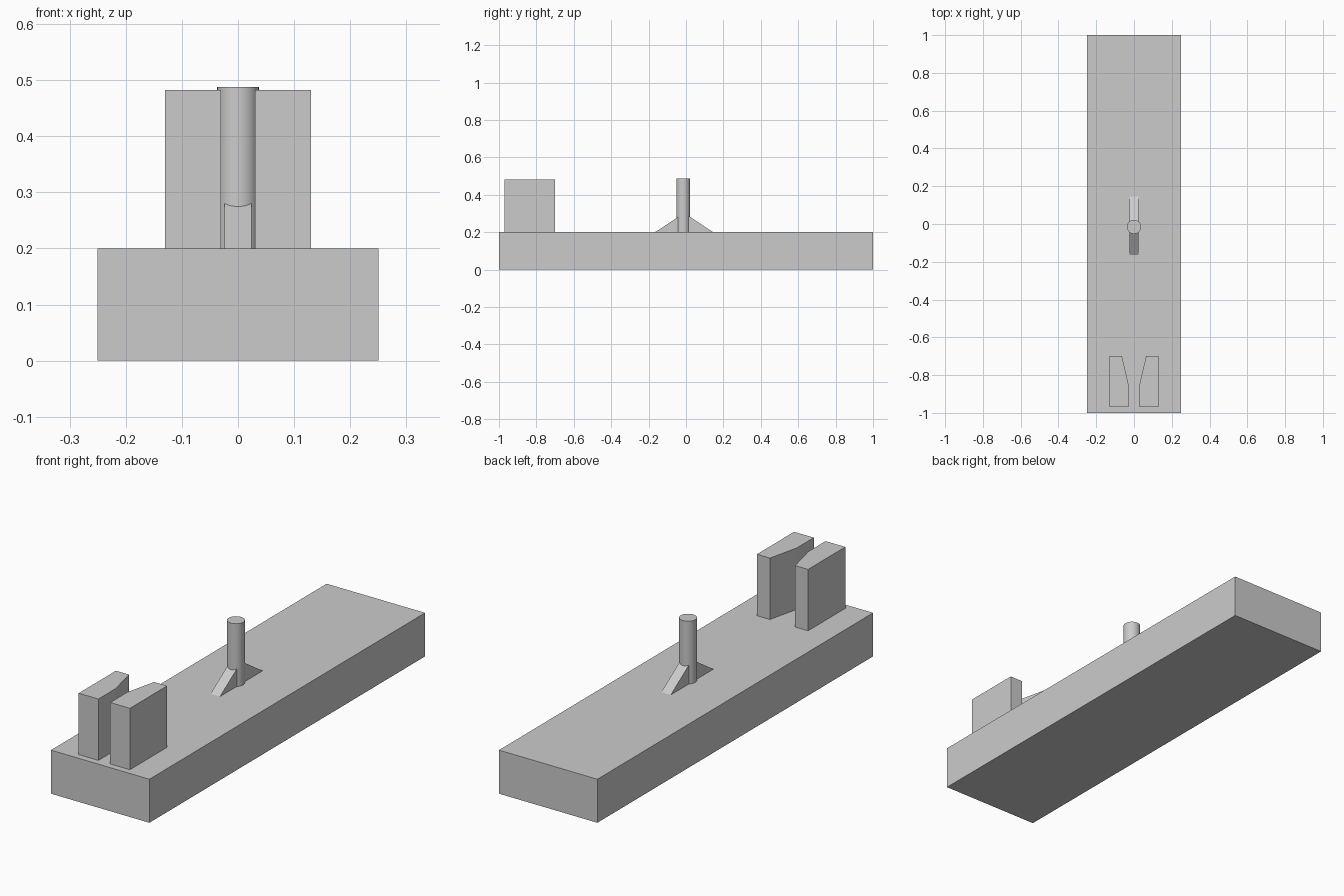
import bpy
import bmesh
import math

if "Cube" in bpy.data.objects:
    bpy.data.objects.remove(bpy.data.objects["Cube"], do_unlink=True)

GREY = (0.6, 0.6, 0.6, 1)
grey = bpy.data.materials.new("plain grey")
grey.use_nodes = True
grey.diffuse_color = GREY
grey.node_tree.nodes["Principled BSDF"].inputs["Base Color"].default_value = GREY


def prism(name, outline, direction):
    """Extrude a closed outline of 3D points along a direction."""
    bm = bmesh.new()
    face = bm.faces.new([bm.verts.new(p) for p in outline])
    top = bmesh.ops.extrude_face_region(bm, geom=[face])["geom"]
    bmesh.ops.translate(bm, vec=direction,
                        verts=[v for v in top if isinstance(v, bmesh.types.BMVert)])
    bmesh.ops.recalc_face_normals(bm, faces=bm.faces)
    mesh = bpy.data.meshes.new(name)
    bm.to_mesh(mesh)
    bm.free()
    mesh.materials.append(grey)
    obj = bpy.data.objects.new(name, mesh)
    bpy.context.collection.objects.link(obj)
    return obj


BASE_TOP = 0.2
PIN_Y = -0.015

# Base slab
prism("base", [(-0.25, -1, 0), (0.25, -1, 0), (0.25, 1, 0), (-0.25, 1, 0)],
      (0, 0, BASE_TOP))

# Pair of rear-sight blocks whose gap flares toward the pin
block = [(0.03, -0.97), (0.13, -0.97), (0.13, -0.7), (0.064, -0.7), (0.03, -0.845)]
for side, sign in (("left", 1), ("right", -1)):
    prism(side + "_block", [(sign * x, y, BASE_TOP) for x, y in block], (0, 0, 0.282))

# Upright pin
bpy.ops.mesh.primitive_cylinder_add(vertices=48, radius=0.037, depth=0.288,
                                    location=(0, PIN_Y, BASE_TOP + 0.144))
pin = bpy.context.object
pin.name = "pin"
pin.data.materials.append(grey)
bpy.ops.object.shade_smooth_by_angle(angle=math.radians(30))

# Sloping braces in front of and behind the pin
for name, foot in (("front_brace", -0.165), ("back_brace", 0.145)):
    rise = abs(foot - PIN_Y) * 0.66
    prism(name, [(-0.024, foot, BASE_TOP), (-0.024, PIN_Y, BASE_TOP),
                 (-0.024, PIN_Y, BASE_TOP + rise)], (0.048, 0, 0))
